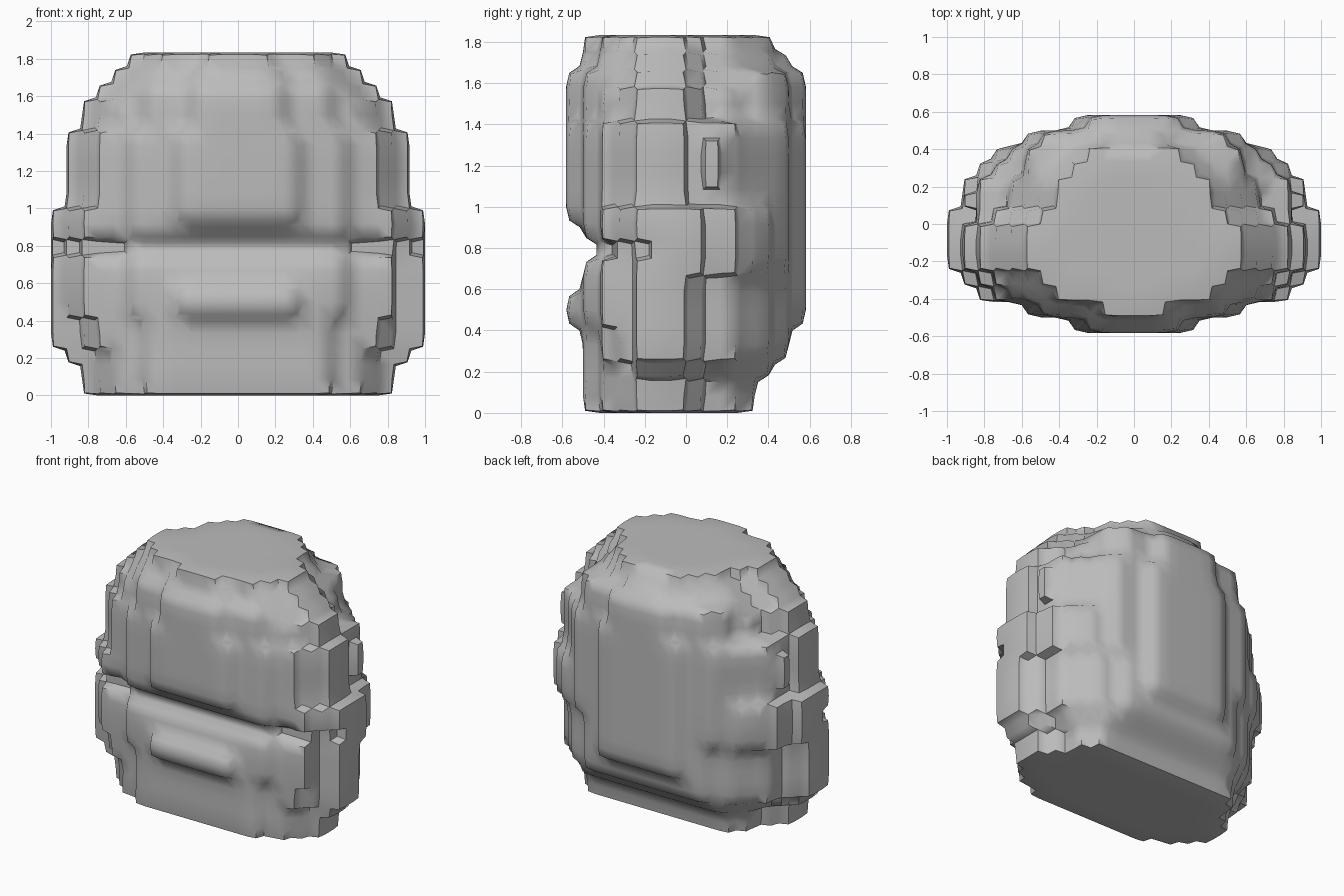
import bpy, bmesh, math

old = bpy.data.objects.get("Cube")
if old:
    bpy.data.objects.remove(old, do_unlink=True)

CELL = 1 / 12

# Half outline of the widest slice: depth in cells for each column outward from the centre
FRONT = [7, 7, 7, 7, 6, 6, 6, 5, 5, 5, 4, 3, 3]
BACK = [7, 7, 7, 7, 6, 6, 6, 5, 5, 4, 3, 1, 0]

# Bands of layers: count, half width, front limit, back limit, front taper, back taper
BANDS = [
    (2, 10, 6, 4, 0, 1), (1, 11, 6, 5, 1, 1),                          # neck rim
    (2, 12, 6, 6, 1, 1), (2, 12, 7, 7, 0, 1), (1, 12, 6, 7, 0, 1),     # jaw, chin bar
    (1, 12, 6, 7, 0, 0), (1, 12, 5, 7, 0, 0), (1, 12, 6, 7, 0, 0),     # slot
    (1, 12, 7, 7, 0, 0), (5, 11, 7, 7, 0, 0), (2, 10, 7, 7, 0, 1),     # brow, face plate
    (1, 9, 7, 7, 0, 1), (1, 8, 6, 6, 0, 1), (1, 7, 6, 5, 0, 1),        # crown
]
SLOT_LAYER = 9
CROWN_LAYER = 20


def outline(depths, i, inset, taper, crown):
    # The broad front and back plates taper less than the flanks
    if crown or i >= 7:
        return depths[min(i + inset + taper, 12)]
    return depths[i + inset // 2 + (taper if i == 6 else 0)]


def shell_cells():
    cells = set()
    layers = [band[1:] for band in BANDS for _ in range(band[0])]
    for k, (width, front_max, back_max, front_taper, back_taper) in enumerate(layers):
        inset, crown = 12 - width, k >= CROWN_LAYER
        for i in range(width):
            front = min(outline(FRONT, i, inset, front_taper, crown), front_max)
            back = min(outline(BACK, i, inset, back_taper, crown), back_max)
            if k == SLOT_LAYER and i > 6:
                front -= 1
            # Side band ends at the middle above the hinge
            if i == width - 1 and k >= 12:
                back = 0
            for side in (1, -1):
                near = 3 if side > 0 and i == 10 and 3 <= k <= 8 else front
                x = i if side > 0 else -i - 1
                cells.update((x, y, k) for y in range(-near, back))
    # Small ear plates behind the side band
    cells.update((x, 1, k) for x in (10, -11) for k in range(13, 16))
    return cells


def skin(bm, cells):
    verts = {}

    def vert(p):
        if p not in verts:
            verts[p] = bm.verts.new([c * CELL for c in p])
        return verts[p]

    for cell in sorted(cells):
        for axis in range(3):
            u, v = (axis + 1) % 3, (axis + 2) % 3
            for sign in (1, -1):
                neighbour = list(cell)
                neighbour[axis] += sign
                if tuple(neighbour) in cells:
                    continue
                ring = []
                for a, b in ((0, 0), (1, 0), (1, 1), (0, 1)):
                    p = list(cell)
                    p[axis] += sign > 0
                    p[u] += a
                    p[v] += b
                    ring.append(vert(tuple(p)))
                bm.faces.new(ring[::sign])


def on_plate(co):
    if not 0.1 < co.z < 1.8:
        return False
    return abs(co.x) < 0.72 and co.y < -0.27 or abs(co.x) < 0.8 and co.y > 0.1


# Blocky shell, with its steps softened, more so on the front and back plates
bm = bmesh.new()
skin(bm, shell_cells())
for verts in (bm.verts[:], [v for v in bm.verts if on_plate(v.co)]):
    bmesh.ops.smooth_vert(bm, verts=verts, factor=0.5,
                          use_axis_x=True, use_axis_y=True, use_axis_z=True)
mesh = bpy.data.meshes.new("helmet_shell")
bm.to_mesh(mesh)
bm.free()
shell = bpy.data.objects.new("helmet_shell", mesh)
bpy.context.collection.objects.link(shell)

grey = bpy.data.materials.new("plain_grey")
grey.use_nodes = True
grey.diffuse_color = (0.5, 0.5, 0.5, 1)
grey.node_tree.nodes["Principled BSDF"].inputs["Base Color"].default_value = grey.diffuse_color
mesh.materials.append(grey)

bpy.context.view_layer.objects.active = shell
shell.select_set(True)
bpy.ops.object.shade_smooth_by_angle(angle=math.radians(60))
